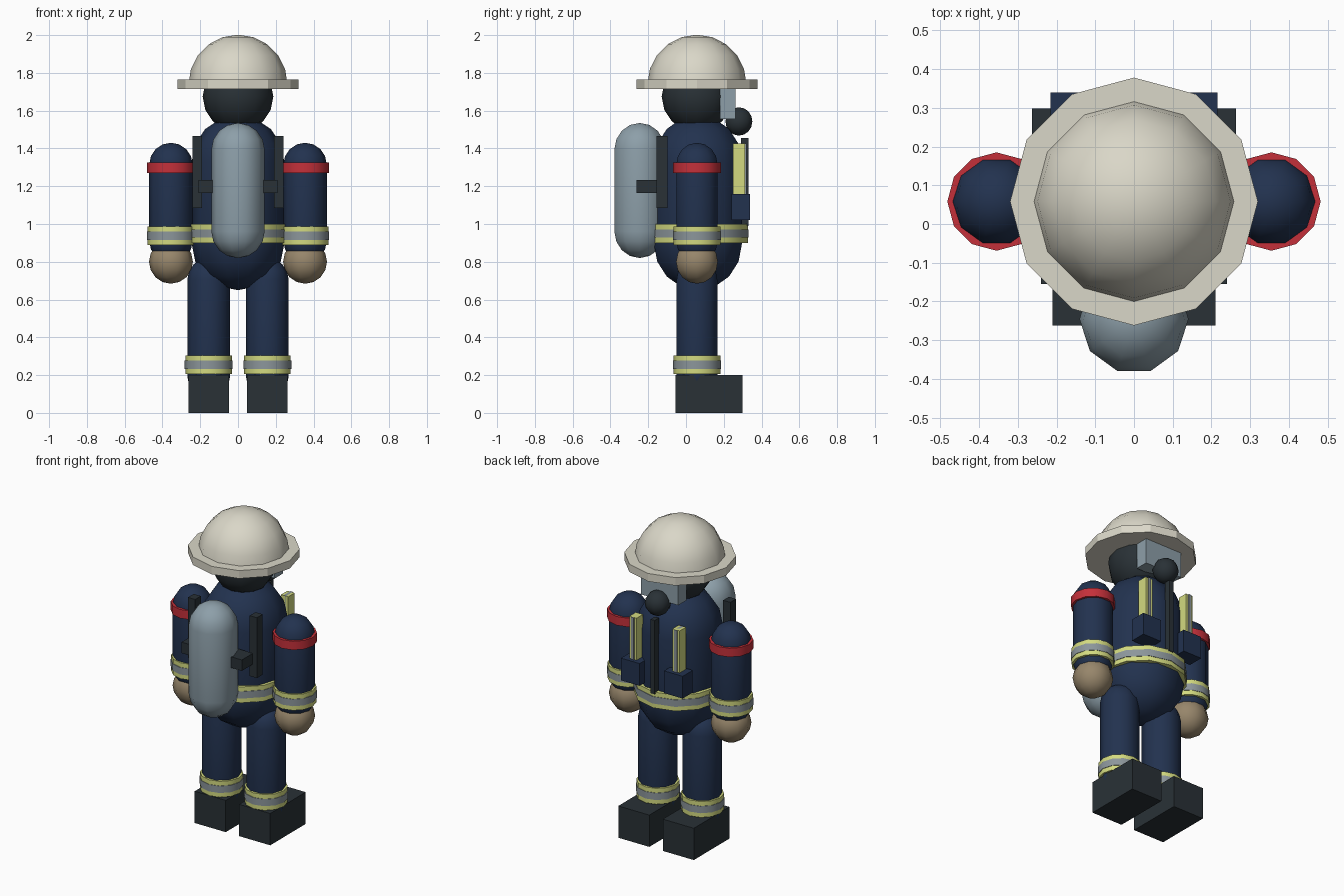
import bpy, bmesh, math

if "Cube" in bpy.data.objects:
    bpy.data.objects.remove(bpy.data.objects["Cube"])


def material(name, hexa):
    m = bpy.data.materials.new(name)
    rgb = [int(hexa[i:i + 2], 16) / 255 for i in (0, 2, 4)]
    m.diffuse_color = [((c + 0.055) / 1.055) ** 2.4 for c in rgb] + [1]
    m.use_nodes = True
    m.node_tree.nodes["Principled BSDF"].inputs["Base Color"].default_value = m.diffuse_color
    return m


NAVY = material("navy_cloth", "22324F")
BLACK = material("black_rubber", "293136")
CREAM = material("cream_shell", "DAD7C8")
RED = material("red_band", "C4303A")
YELLOW = material("yellow_trim", "D3DA80")
GREY = material("reflective_grey", "8C969B")
STEEL = material("tank_steel", "8D9FA9")
TAN = material("tan_glove", "97866B")


def finish(name, bm, loc, mat, angle=None):
    bmesh.ops.recalc_face_normals(bm, faces=bm.faces[:])
    me = bpy.data.meshes.new(name)
    bm.to_mesh(me)
    bm.free()
    ob = bpy.data.objects.new(name, me)
    bpy.context.collection.objects.link(ob)
    ob.location = loc
    me.materials.append(mat)
    if angle:
        bpy.ops.object.select_all(action='DESELECT')
        ob.select_set(True)
        bpy.context.view_layer.objects.active = ob
        bpy.ops.object.shade_smooth_by_angle(angle=math.radians(angle))
    return ob


def lathe(name, profile, n, loc, mat, angle=None):
    """Revolve (radius, z) points, starting and ending on the axis."""
    bm = bmesh.new()
    rings = []
    for r, z in profile:
        k = 1 if r < 1e-5 else n
        rings.append([bm.verts.new((r * math.cos(2 * math.pi * i / n),
                                    r * math.sin(2 * math.pi * i / n), z)) for i in range(k)])
    for a, b in zip(rings, rings[1:]):
        for i in range(n):
            j = (i + 1) % n
            if len(a) == 1:
                bm.faces.new((a[0], b[j], b[i]))
            elif len(b) == 1:
                bm.faces.new((a[i], a[j], b[0]))
            else:
                bm.faces.new((a[i], a[j], b[j], b[i]))
    return finish(name, bm, loc, mat, angle)


def arc(r, z, a0, a1, steps):
    angles = [math.radians(a0 + (a1 - a0) * i / steps) for i in range(steps + 1)]
    return [(r * math.cos(a), z + r * math.sin(a)) for a in angles]


def capsule(name, x, y, z0, z1, r, mat, n=10):
    prof = arc(r, z0 + r, -90, 0, 4) + arc(r, z1 - r, 0, 90, 4)
    lathe(name, prof, n, (x, y, 0), mat, 60)


def ball(name, loc, r, mat, n=10):
    lathe(name, arc(r, 0, -90, 90, 8), n, loc, mat, 60)


def disc(name, x, y, z0, z1, r, mat, angle=40):
    lathe(name, [(0, z0), (r, z0), (r, z1), (0, z1)], 12, (x, y, 0), mat, angle)


def striped_band(name, x, y, z0, r):
    disc(name + "_yellow", x, y, z0, z0 + 0.1, r, YELLOW)
    disc(name + "_grey", x, y, z0 + 0.028, z0 + 0.072, r + 0.003, GREY)


def box(name, lo, hi, mat):
    bm = bmesh.new()
    bmesh.ops.create_cube(bm, size=1)
    bmesh.ops.scale(bm, vec=[b - a for a, b in zip(lo, hi)], verts=bm.verts)
    finish(name, bm, [(a + b) / 2 for a, b in zip(lo, hi)], mat)


def mirrored_box(name, x0, x1, yz0, yz1, mat):
    box(name + "_right", (x0, *yz0), (x1, *yz1), mat)
    box(name + "_left", (-x1, *yz0), (-x0, *yz1), mat)


CY = 0.058  # depth of the body axis

# torso and waist band
capsule("torso", 0, 0.063, 0.65, 1.575, 0.245, NAVY)
striped_band("waist_band", 0, 0.068, 0.9, 0.26)

# head and helmet
ball("head", (0, CY, 1.675), 0.187, BLACK, 12)
disc("helmet_brim", 0, CY, 1.715, 1.765, 0.32, CREAM, None)
lathe("helmet_dome", [(0, 1.74)] + arc(0.262, 1.74, 0, 90, 5), 12, (0, CY, 0), CREAM, 60)

# breathing mask, valve and hose
box("mask_visor", (-0.13, 0.18, 1.555), (0.13, 0.263, 1.72), STEEL)
ball("mask_valve", (0, 0.28, 1.543), 0.075, BLACK)
box("air_hose", (-0.014, 0.29, 0.99), (0.014, 0.332, 1.455), BLACK)

# limbs
for s, side in ((1, "right"), (-1, "left")):
    ax, lx = 0.355 * s, 0.155 * s
    capsule("arm_" + side, ax, CY, 0.795, 1.43, 0.115, NAVY)
    disc("shoulder_band_" + side, ax, CY, 1.27, 1.325, 0.127, RED)
    striped_band("cuff_band_" + side, ax, CY, 0.888, 0.124)
    ball("glove_" + side, (ax, CY, 0.8), 0.116, TAN)
    capsule("leg_" + side, lx, CY, 0.08, 0.82, 0.113, NAVY)
    striped_band("ankle_band_" + side, lx, CY, 0.205, 0.124)

mirrored_box("boot", 0.047, 0.263, (-0.055, 0), (0.298, 0.2), BLACK)

# chest pockets and reflective strips
mirrored_box("pocket", 0.085, 0.215, (0.24, 1.02), (0.34, 1.16), NAVY)
mirrored_box("chest_strip", 0.125, 0.175, (0.25, 1.15), (0.313, 1.425), YELLOW)
mirrored_box("chest_strip_grey", 0.141, 0.159, (0.25, 1.15), (0.319, 1.425), GREY)

# air tank with harness
capsule("air_tank", 0, -0.245, 0.82, 1.535, 0.141, STEEL)
mirrored_box("harness_strap", 0.19, 0.24, (-0.155, 1.085), (-0.098, 1.465), BLACK)
box("tank_bracket", (-0.21, -0.262, 1.163), (0.21, -0.15, 1.232), BLACK)
